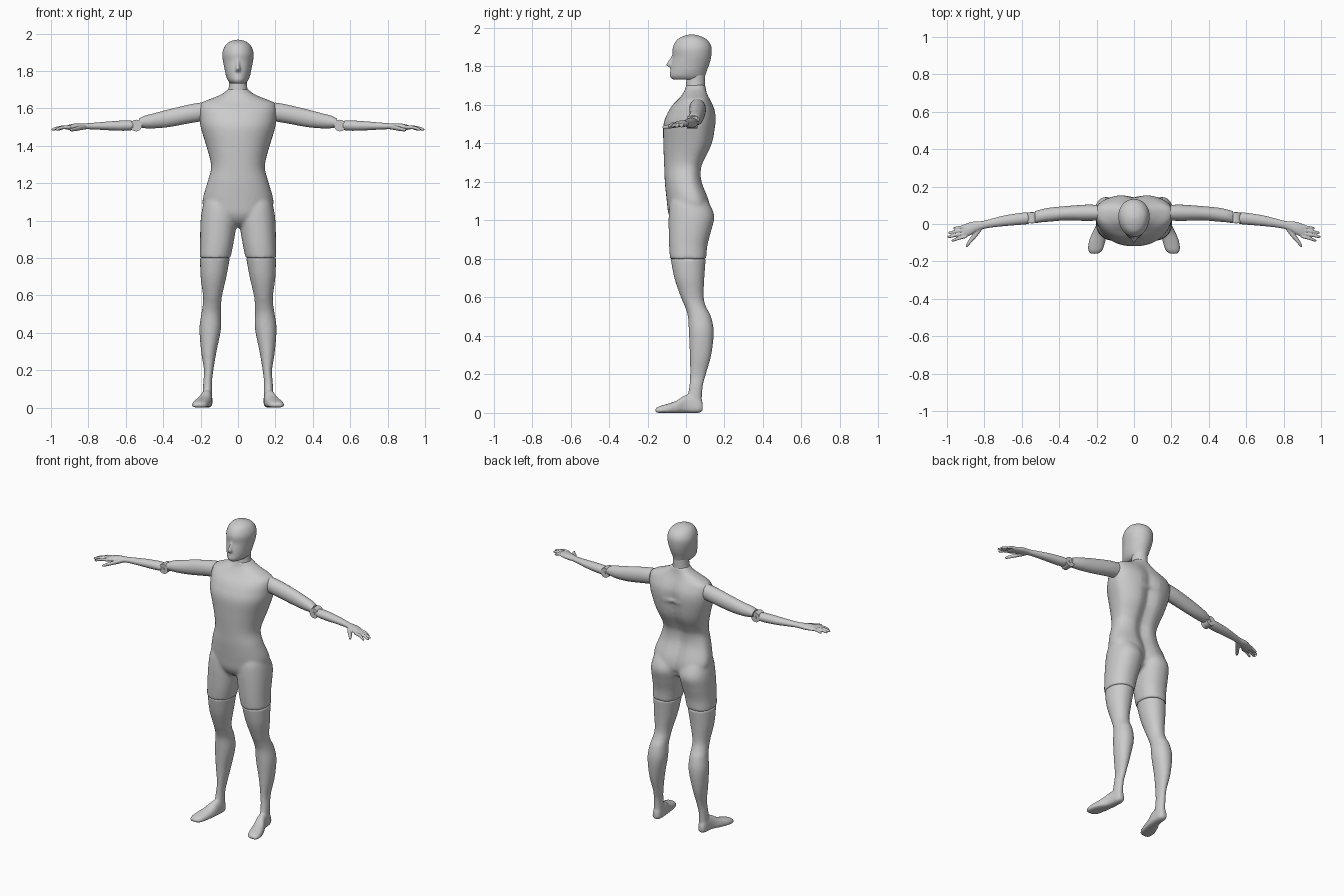
import bpy, bmesh, math
from mathutils import Vector

AXES = {'X': lambda t, u, v: (t, u, v),
        'Y': lambda t, u, v: (u, t, v),
        'Z': lambda t, u, v: (u, v, t)}


def spline(rows, steps):
    """Catmull-Rom through the section rows."""
    P = [rows[0]] + rows + [rows[-1]]
    out = []
    for i in range(1, len(P) - 2):
        for k in range(steps):
            s = k / steps
            out.append([0.5 * (2*b + (c-a)*s + (2*a-5*b+4*c-d)*s*s + (3*b-a-3*c+d)*s**3)
                        for a, b, c, d in zip(P[i-1], P[i], P[i+1], P[i+2])])
    return out + [list(rows[-1])]


def loft(bm, rows, axis='Z', bias=0.5, power=2.0, groove=None, steps=5, n=40, flip=1):
    """Skin through sections (t, u0, u1, v0, v1); bias places the widest line."""
    rings = []
    for t, u0, u1, v0, v1 in spline(rows, steps):
        uc, vc, ring = (u0+u1)/2, v0 + (v1-v0)*bias, []
        for i in range(n):
            a = 2*math.pi*i/n
            c, s = (math.copysign(abs(f)**(2/power), f) for f in (math.cos(a), math.sin(a)))
            u = uc + c*(u1-u0)/2
            v = vc + s*((v1-vc) if s > 0 else (vc-v0))
            if groove and s > 0:
                v -= groove(t) * math.exp(-(u/0.04)**2) * s
            p = AXES[axis](t, u, v)
            ring.append(bm.verts.new((p[0]*flip, p[1], p[2])))
        rings.append(ring)
    faces = [bm.faces.new((a[i], a[(i+1) % n], b[(i+1) % n], b[i]))
             for a, b in zip(rings, rings[1:]) for i in range(n)]
    faces += [bm.faces.new(rings[0]), bm.faces.new(rings[-1])]
    bmesh.ops.recalc_face_normals(bm, faces=faces)


def finish(name, bm, voxel=None, mirror=False, smooth=4):
    me = bpy.data.meshes.new(name)
    bm.to_mesh(me)
    bm.free()
    me.shade_smooth()
    ob = bpy.data.objects.new(name, me)
    bpy.context.collection.objects.link(ob)
    if voxel:
        m = ob.modifiers.new("fuse", 'REMESH')
        m.mode, m.voxel_size, m.use_smooth_shade = 'VOXEL', voxel, True
        m = ob.modifiers.new("soften", 'SMOOTH')
        m.factor, m.iterations = 0.5, smooth
    else:
        me.set_sharp_from_angle(angle=math.radians(40))
    if mirror:
        m = ob.modifiers.new("mirror", 'MIRROR')
        m.use_mirror_merge = False
    return ob


def sym(rows):
    return [(t, -w, w, f, b) for t, w, f, b in rows]


# torso, pelvis and upper thighs fused into one body
bm = bmesh.new()
torso = [(0.965, .03, -.02, .06), (0.985, .09, -.06, .09), (1.03, .165, -.09, .13),
         (1.1, .19, -.1, .125), (1.2, .165, -.11, .088), (1.27, .145, -.113, .086),
         (1.32, .148, -.115, .105), (1.4, .17, -.118, .142), (1.5, .2, -.117, .158),
         (1.56, .207, -.095, .157), (1.6, .207, -.07, .143), (1.63, .195, -.04, .127),
         (1.655, .135, -.02, .115), (1.68, .08, -.005, .106), (1.705, .052, .0, .1)]
loft(bm, sym(torso), bias=0.62, power=2.25,
     groove=lambda z: .026 if 1.0 < z < 1.5 else max(0, .026 - abs(z-1.5)*.13) if z > 1.5 else .01)
thigh = [(1.13, .04, .165, -.07, .09), (1.08, .01, .187, -.085, .125),
         (1.02, .004, .198, -.09, .147), (.95, .012, .202, -.09, .132),
         (.87, .026, .203, -.088, .111), (.8, .04, .206, -.083, .106)]
for side in (1, -1):
    loft(bm, thigh, power=2.2, flip=side)
finish("body", bm, voxel=.009, smooth=6)

# neck
bm = bmesh.new()
loft(bm, sym([(1.66, .056, .0, .104), (1.7, .051, .0, .1), (1.73, .048, .002, .1),
              (1.78, .048, .004, .1)]))
finish("neck", bm)

# head with nose
bm = bmesh.new()
head = [(1.732, .04, -.07, .094), (1.75, .055, -.084, .1), (1.78, .066, -.081, .109),
        (1.81, .072, -.077, .121), (1.85, .08, -.069, .131), (1.89, .084, -.07, .134),
        (1.92, .077, -.06, .125), (1.945, .061, -.04, .102), (1.96, .036, -.008, .068),
        (1.967, .008, .022, .038)]
loft(bm, sym(head), bias=0.55)
loft(bm, sym([(1.795, .014, -.085, -.05), (1.808, .017, -.104, -.05),
              (1.835, .011, -.088, -.05), (1.865, .007, -.07, -.05)]), bias=.9, n=16)
finish("head", bm, voxel=.006, smooth=4)

# lower legs fused with feet
bm = bmesh.new()
leg = [(.803, .043, .203, -.08, .103), (.7, .062, .2, -.06, .095), (.6, .085, .187, -.026, .092),
       (.55, .09, .188, -.005, .105), (.5, .091, .196, .01, .13), (.42, .091, .206, .015, .144),
       (.3, .115, .197, .02, .131), (.2, .132, .182, .021, .103), (.13, .139, .186, .016, .086),
       (.04, .137, .19, .0, .082)]
loft(bm, leg, power=2.1)
foot = [(.087, .15, .182, .012, .05), (.065, .138, .19, 0, .09), (.0, .138, .2, 0, .093),
        (-.05, .145, .225, 0, .063), (-.1, .155, .243, 0, .046), (-.14, .168, .245, 0, .034),
        (-.16, .192, .232, .004, .022)]
loft(bm, foot, 'Y', bias=.28, power=2.5)
finish("leg", bm, voxel=.007, mirror=True)


def limb(bm, rows, **kw):
    """Rows (x, z centre, z radius, y centre, y radius)."""
    loft(bm, [(x, y-ry, y+ry, z-rz, z+rz) for x, z, rz, y, ry in rows], 'X', **kw)


# upper arm
bm = bmesh.new()
limb(bm, [(.195, 1.581, .05, .06, .042), (.26, 1.57, .05, .06, .043),
          (.37, 1.547, .047, .057, .038), (.45, 1.533, .04, .05, .037),
          (.5, 1.527, .033, .043, .034), (.53, 1.523, .022, .037, .031)])
finish("upper_arm", bm, mirror=True)

# elbow hinge and pin
for name, r, y0, y1 in (("elbow_hinge", .031, .006, .061), ("elbow_pin", .009, .002, .065)):
    bm = bmesh.new()
    loft(bm, [(y, .545-r, .545+r, 1.508-r, 1.508+r) for y in (y0, y1)], 'Y', steps=1, n=32)
    finish(name, bm, mirror=True)

# forearm, palm and digits fused
bm = bmesh.new()
limb(bm, [(.56, 1.509, .022, .031, .029), (.58, 1.508, .027, .03, .032),
          (.63, 1.507, .027, .025, .031), (.7, 1.506, .023, .016, .028),
          (.77, 1.505, .018, .003, .023), (.81, 1.504, .016, -.006, .022),
          (.84, 1.503, .017, -.013, .027), (.87, 1.502, .017, -.023, .034),
          (.9, 1.499, .014, -.035, .036), (.922, 1.496, .009, -.041, .033)])
for y0, x1, y1 in ((-.066, .977, -.087), (-.049, .998, -.068), (-.031, .993, -.046), (-.014, .968, -.022)):
    limb(bm, [(.895, 1.5, .01, y0, .0085), ((.895+x1)/2, 1.498, .0095, (y0+y1)/2, .0085),
              (x1-.012, 1.489, .008, y1, .0075), (x1, 1.486, .003, y1, .003)], n=14)
limb(bm, [(.815, 1.5, .012, -.02, .014), (.845, 1.495, .013, -.052, .021),
          (.87, 1.489, .011, -.082, .018), (.89, 1.485, .009, -.108, .014),
          (.9, 1.483, .004, -.12, .005)], n=16)
finish("forearm_and_hand", bm, voxel=.0038, mirror=True, smooth=2)
